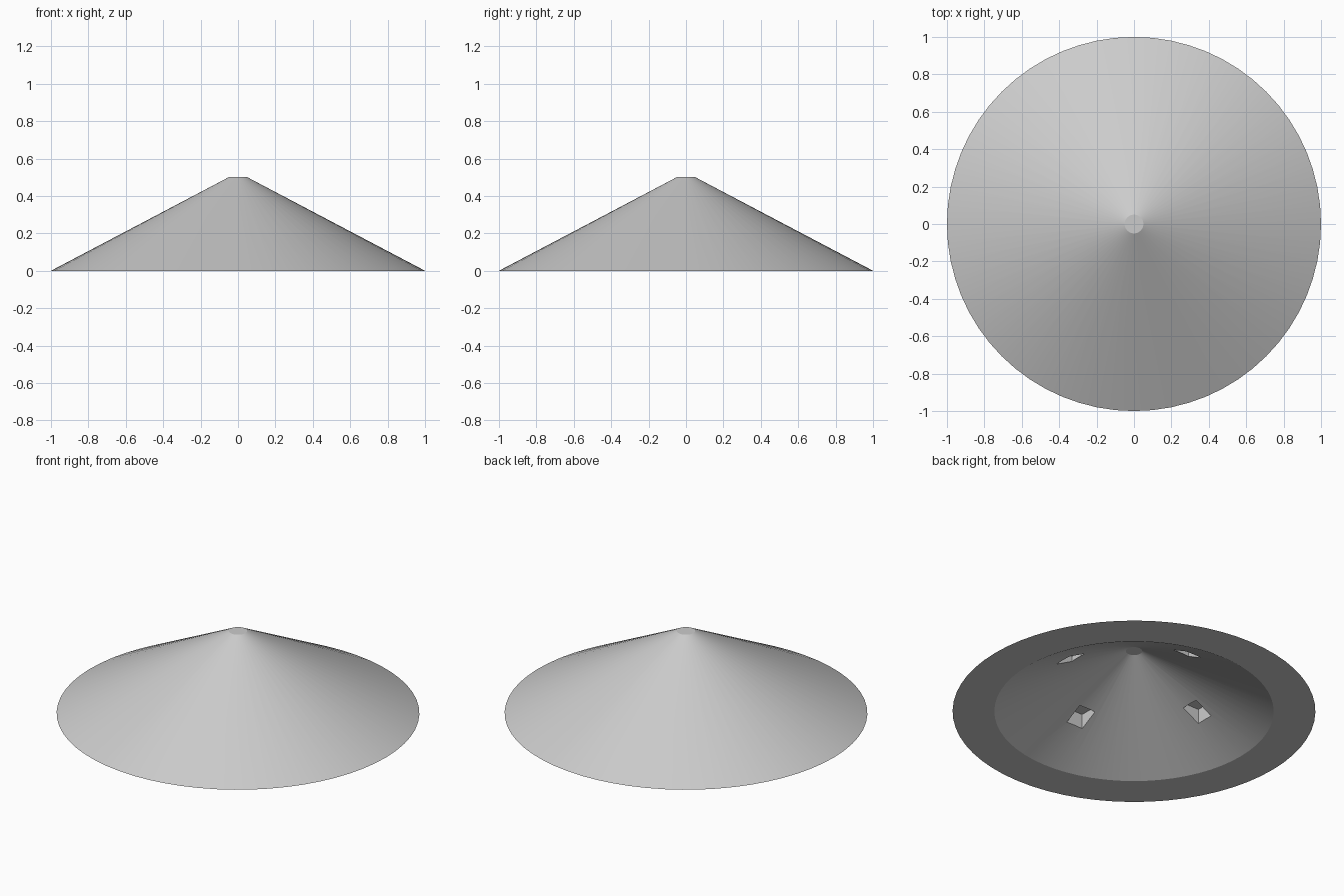
import bpy, bmesh, math
from mathutils import Matrix, Vector

cube = bpy.data.objects.get("Cube")
if cube:
    bpy.data.objects.remove(cube, do_unlink=True)

SIDES = 64

grey = bpy.data.materials.new("plain_grey")
grey.use_nodes = True
colour = (0.6, 0.6, 0.6, 1)
grey.diffuse_color = colour
grey.node_tree.nodes["Principled BSDF"].inputs["Base Color"].default_value = colour


def make_object(name, bm):
    bmesh.ops.recalc_face_normals(bm, faces=bm.faces)
    mesh = bpy.data.meshes.new(name)
    bm.to_mesh(mesh)
    bm.free()
    mesh.materials.append(grey)
    obj = bpy.data.objects.new(name, mesh)
    bpy.context.collection.objects.link(obj)
    return obj


# Conical roof shell: inner cap, inner slope, flat rim, outer slope, outer cap
bm = bmesh.new()
profile = [(0.045, 0.383), (0.77, 0), (1, 0), (0.05, 0.5)]
rings = []
for radius, z in profile:
    ring = bmesh.ops.create_circle(bm, segments=SIDES, radius=radius,
                                   matrix=Matrix.Translation((0, 0, z)))
    rings.append(ring["verts"])
for low, high in zip(rings, rings[1:]):
    for i in range(SIDES):
        j = (i + 1) % SIDES
        bm.faces.new((low[i], low[j], high[j], high[i]))
bm.faces.new(rings[0])
bm.faces.new(rings[-1])
roof = make_object("roof_shell", bm)

# Four square post sockets in the underside
bm = bmesh.new()
for k in range(4):
    turn = Matrix.Rotation(k * math.pi / 2, 4, "Z")
    place = turn @ Matrix.Translation((0.455, 0, 0.125))
    bmesh.ops.create_cube(bm, size=1, matrix=place @ Matrix.Diagonal((0.11, 0.11, 0.2, 1)))
cutter = make_object("socket_cutter", bm)
cutter.hide_render = True

cut = roof.modifiers.new("sockets", "BOOLEAN")
cut.operation = "DIFFERENCE"
cut.solver = "EXACT"
cut.object = cutter

bpy.ops.object.select_all(action="DESELECT")
bpy.context.view_layer.objects.active = roof
roof.select_set(True)
bpy.ops.object.modifier_apply(modifier=cut.name)
bpy.data.objects.remove(cutter, do_unlink=True)

# Smooth slopes with crisp rims and socket edges
bpy.ops.object.shade_smooth_by_angle(angle=math.radians(20))
